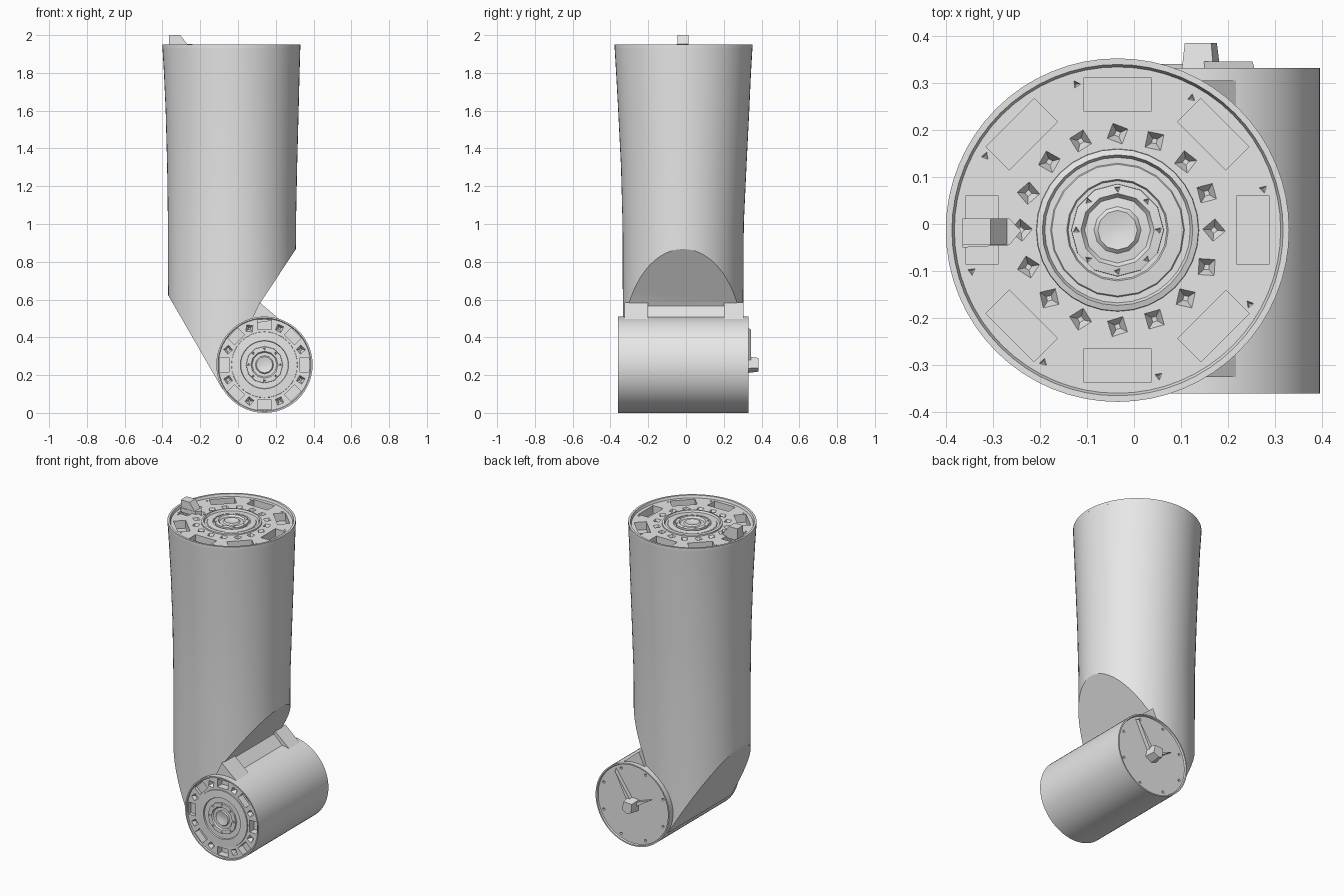
import bpy, bmesh, math, random
from mathutils import Matrix, Vector

random.seed(4)
if "Cube" in bpy.data.objects:
    bpy.data.objects.remove(bpy.data.objects["Cube"])

grey = bpy.data.materials.new("plain_grey")
grey.use_nodes = True
grey.diffuse_color = (0.8, 0.8, 0.8, 1)
grey.node_tree.nodes["Principled BSDF"].inputs["Base Color"].default_value = (0.8, 0.8, 0.8, 1)

# Local frames: z points out of each end face
JOINT_X, JOINT_Z, JOINT_R = 0.14, 0.255, 0.255
TOP = Matrix.Translation((-0.035, -0.013, 1.935))
FRONT = Matrix.Translation((JOINT_X, 0, JOINT_Z)) @ Matrix.Rotation(math.pi / 2, 4, 'X')
BACK = Matrix.Translation((JOINT_X, 0, JOINT_Z)) @ Matrix.Rotation(-math.pi / 2, 4, 'X')


def finish(name, bm, frame=Matrix()):
    bmesh.ops.remove_doubles(bm, verts=bm.verts, dist=1e-5)
    bmesh.ops.recalc_face_normals(bm, faces=bm.faces)
    bm.transform(frame)
    mesh = bpy.data.meshes.new(name)
    bm.to_mesh(mesh)
    bm.free()
    mesh.materials.append(grey)
    obj = bpy.data.objects.new(name, mesh)
    bpy.context.collection.objects.link(obj)
    return obj


def skin(bm, rings, closed=False):
    """Bridge equal rings of points; close the loop or cap both ends."""
    loops = [[bm.verts.new(p) for p in ring] for ring in rings]
    pairs = list(zip(loops, loops[1:] + loops[:1]))
    for a, b in pairs if closed else pairs[:-1]:
        for i in range(len(a)):
            j = (i + 1) % len(a)
            bm.faces.new((a[i], a[j], b[j], b[i]))
    if not closed:
        bm.faces.new(loops[0])
        bm.faces.new(loops[-1])


def circle(cx, cy, z, rx, ry, n):
    return [(cx + rx * math.cos(math.tau * i / n), cy + ry * math.sin(math.tau * i / n), z)
            for i in range(n)]


def lathe(name, profile, frame, n=64, closed=False):
    bm = bmesh.new()
    skin(bm, [circle(0, 0, z, r, r, n) for r, z in profile], closed)
    return finish(name, bm, frame)


def prism(name, points, low, high, frame=Matrix(), taper=1.0):
    """Extrude a flat outline along local z."""
    bm = bmesh.new()
    mid = sum((Vector(p) for p in points), Vector((0, 0))) / len(points)
    ends = [mid + (Vector(p) - mid) * taper for p in points]
    skin(bm, [[(x, y, low) for x, y in points], [(x, y, high) for x, y in ends]])
    return finish(name, bm, frame)


def boolean(obj, cutter, operation):
    mod = obj.modifiers.new("cut", 'BOOLEAN')
    mod.operation, mod.solver, mod.object = operation, 'EXACT', cutter
    bpy.context.view_layer.objects.active = obj
    bpy.ops.object.modifier_apply(modifier=mod.name)
    bpy.data.objects.remove(cutter)


def boxes(bm, count, radius, radial, tangential, depth, z, offset=0.0):
    for i in range(count):
        m = (Matrix.Rotation(math.tau * (i + offset) / count, 4, 'Z')
             @ Matrix.Translation((radius, 0, z))
             @ Matrix.Diagonal((radial, tangential, depth * 2, 1)))
        bmesh.ops.create_cube(bm, size=1, matrix=m)


def chips(bm, count, radius, size, z, sides=3, offset=0.0):
    """Small faceted pits, each turned a little differently."""
    for i in range(count):
        m = (Matrix.Rotation(math.tau * (i + offset) / count, 4, 'Z')
             @ Matrix.Translation((radius, 0, z))
             @ Matrix.Rotation(random.uniform(0, math.tau), 4, 'Z'))
        bmesh.ops.create_cone(bm, cap_ends=True, segments=sides, radius1=size * 0.3,
                              radius2=size * 1.7, depth=size * 2, matrix=m)


# Upper arm tube: gently flared, trimmed by a bent side profile
bm = bmesh.new()
skin(bm, [circle(cx, cy, z, rx, ry, 64) for z, cx, rx, cy, ry in (
    (0.1, -0.032, 0.337, -0.016, 0.317), (1.0, -0.032, 0.339, -0.015, 0.321),
    (1.3, -0.031, 0.344, -0.012, 0.332), (1.6, -0.031, 0.352, -0.012, 0.347),
    (1.8, -0.033, 0.359, -0.013, 0.357), (1.935, -0.035, 0.365, -0.013, 0.365))])
arm = finish("arm_tube", bm)
side = [(-0.5, 2.1), (0.5, 2.1), (0.5, 1.16), (0.11, 0.57), (0.08, 0.5),
        (JOINT_X, JOINT_Z), (-0.083, 0.126), (-0.365, 0.615), (-0.5, 0.85)]
upright = Matrix.Rotation(math.pi / 2, 4, 'X')
boolean(arm, prism("trim", side, -0.6, 0.6, upright), 'INTERSECT')

# Pockets and pits in the top face
bm = bmesh.new()
boxes(bm, 8, 0.288, 0.07, 0.145, 0.05, 0)
chips(bm, 16, 0.205, 0.024, 0, sides=4)
chips(bm, 8, 0.322, 0.009, 0, offset=0.35)
boolean(arm, finish("top_pockets", bm, TOP), 'DIFFERENCE')
lathe("top_rim", [(0.365, -0.002), (0.365, 0.015), (0.352, 0.015), (0.346, -0.002)],
      TOP, closed=True)

# Stepped hub on the top face
lathe("top_hub_ring", [(0.174, -0.01), (0.172, 0.008), (0.16, 0.012), (0.15, -0.01)],
      TOP, n=32, closed=True)
lathe("top_hub_plate", [(0.15, -0.01), (0.14, 0.003), (0.108, 0.006), (0.1, -0.01)],
      TOP, n=20, closed=True)
hub = lathe("top_hub_core", [(0.1, -0.03), (0.098, 0.01), (0.078, 0.013), (0.07, 0.002),
                             (0.05, 0.004), (0.042, 0.012), (0.012, 0.006)], TOP, n=12)
bm = bmesh.new()
chips(bm, 8, 0.088, 0.008, 0.012)
boolean(hub, finish("hub_pits", bm, TOP), 'DIFFERENCE')

# Locating peg standing on the top edge
prism("top_peg", [(-0.365, -0.05), (-0.265, -0.045), (-0.24, -0.015), (-0.265, 0.012),
                  (-0.365, 0.012)], 1.925, 1.952)
prism("top_peg_block", [(z, x) for x, z in ((1.93, -0.365), (2.0, -0.365), (2.0, -0.305),
                                            (1.95, -0.268), (1.93, -0.268))],
      -0.012, 0.045, upright)

# Elbow joint barrel lying front to back
joint = lathe("joint_barrel", [(JOINT_R, -0.322), (JOINT_R, 0.352)], FRONT, n=72)
bm = bmesh.new()
boxes(bm, 8, 0.212, 0.05, 0.075, 0.045, 0.352)
chips(bm, 8, 0.208, 0.024, 0.352, sides=4, offset=0.5)
boolean(joint, finish("front_pockets", bm, FRONT), 'DIFFERENCE')
bm = bmesh.new()
chips(bm, 8, 0.222, 0.009, 0.322, sides=5, offset=0.5)
boolean(joint, finish("back_pits", bm, BACK), 'DIFFERENCE')
for name, frame, base, top in (("front_rim", FRONT, 0.35, 0.36), ("back_rim", BACK, 0.32, 0.332)):
    lathe(name, [(JOINT_R, base), (JOINT_R, top), (0.247, top), (0.243, base)],
          frame, n=72, closed=True)

# Stepped hub on the front of the joint
lathe("front_hub_ring", [(0.177, 0.34), (0.174, 0.358), (0.128, 0.36), (0.122, 0.34)],
      FRONT, n=32, closed=True)
core = lathe("front_hub_core", [(0.1, 0.34), (0.097, 0.36), (0.072, 0.36), (0.064, 0.35),
                                (0.05, 0.35), (0.043, 0.359), (0.012, 0.352)], FRONT, n=12)
bm = bmesh.new()
chips(bm, 8, 0.085, 0.008, 0.36)
boolean(core, finish("core_pits", bm, FRONT), 'DIFFERENCE')

# Peg and thin fins on the back of the joint
prism("back_peg", [(-0.04, -0.04), (0.03, -0.045), (0.045, 0.02), (0.0, 0.045), (-0.035, 0.03)],
      0.315, 0.385, BACK, taper=0.8)
prism("back_fin_long", [(-0.02, 0.0), (0.02, 0.0), (0.12, -0.2)], 0.315, 0.345, BACK, taper=0.9)
prism("back_fin_short", [(0.0, -0.02), (0.0, 0.02), (-0.14, -0.07)], 0.315, 0.34, BACK, taper=0.9)

# Collar where the tube meets the joint, with a raised corner at each end
prism("collar", [(0.07, 0.49), (0.11, 0.565), (0.17, 0.505)], -0.26, 0.28, upright)
for name, low, high in (("collar_corner_front", 0.2, 0.325), ("collar_corner_back", -0.305, -0.2)):
    prism(name, [(0.06, 0.47), (0.115, 0.585), (0.22, 0.495)], low, high, upright)

# Smooth the round walls, keep the edges crisp
bpy.ops.object.select_all(action='DESELECT')
for obj in bpy.context.collection.objects:
    if obj.type == 'MESH' and obj.data.materials and obj.data.materials[0] == grey:
        obj.select_set(True)
        bpy.context.view_layer.objects.active = obj
bpy.ops.object.shade_smooth_by_angle(angle=math.radians(25))
